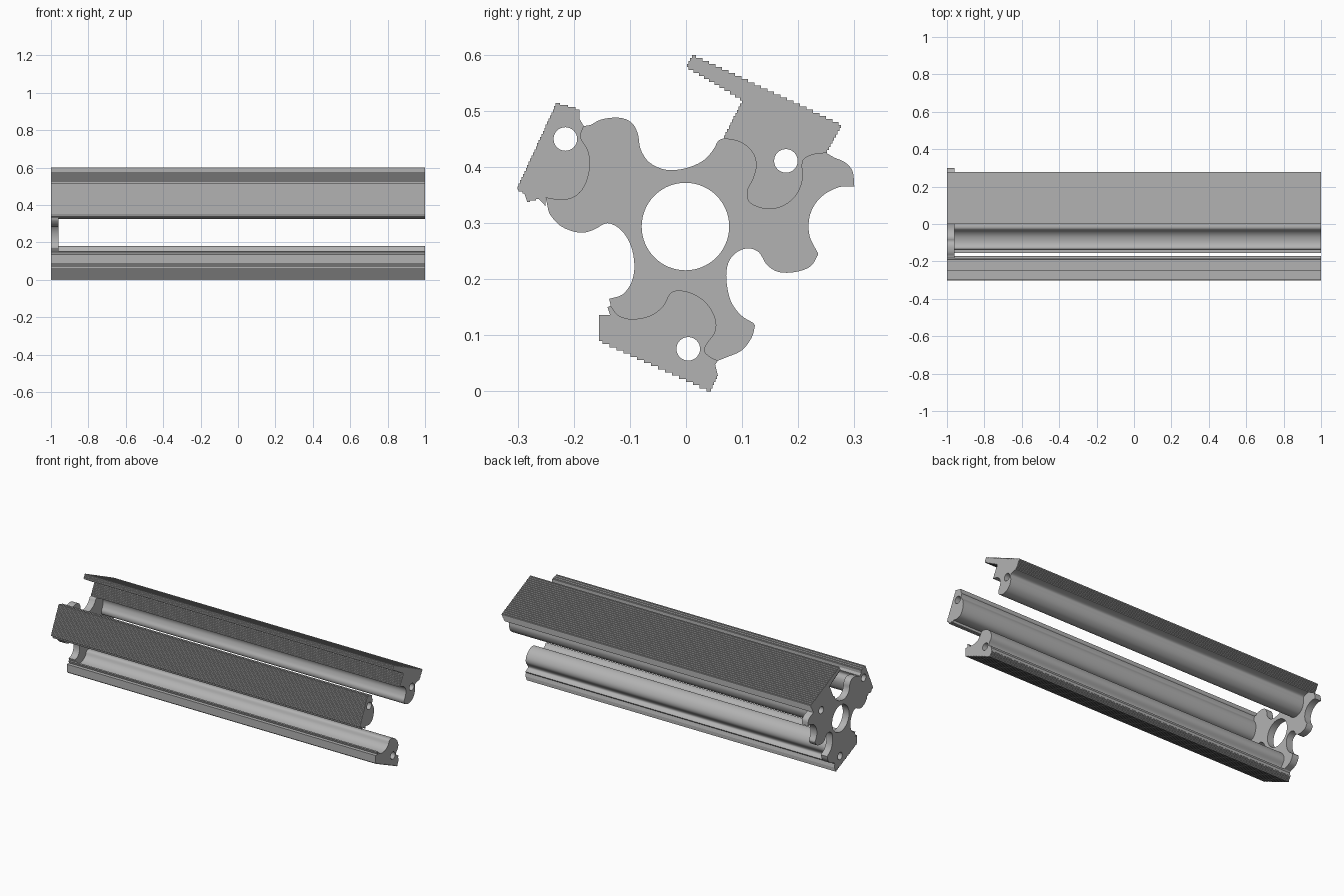
import bpy
import math
from mathutils import Matrix, Vector

default_cube = bpy.data.objects.get("Cube")
if default_cube:
    bpy.data.objects.remove(default_cube, do_unlink=True)

grey = bpy.data.materials.new("plain grey")
grey.use_nodes = True
colour = (0.45, 0.45, 0.45, 1)
grey.diffuse_color = colour
grey.node_tree.nodes["Principled BSDF"].inputs["Base Color"].default_value = colour


def smooth(points, cuts=4):
    """Round a run of points with a Catmull-Rom curve."""
    pts = [Vector(p) for p in points]
    pts = [pts[0] * 2 - pts[1]] + pts + [pts[-1] * 2 - pts[-2]]
    result = []
    for a, b, c, d in zip(pts, pts[1:], pts[2:], pts[3:]):
        for i in range(cuts):
            t = i / cuts
            result.append((b * 2 + (c - a) * t + (a * 2 - b * 5 + c * 4 - d) * t * t
                           + (b * 3 - a - c * 3 + d) * t ** 3) / 2)
    return result + [pts[-2]]


def stairs(start, end, rise=5.5):
    """Run from start to end in small square steps centred on the line."""
    a, b = Vector(start), Vector(end)
    count = max(2, round(abs(b.y - a.y) / rise))
    result = [a]
    for i in range(count):
        middle = a.lerp(b, (i + 0.5) / count)
        low, high = a.lerp(b, i / count), a.lerp(b, (i + 1) / count)
        result += [Vector((middle.x, low.y)), Vector((middle.x, high.y))]
    return result + [b]


def circle(centre, radius, sides):
    angles = [math.tau * i / sides for i in range(sides)]
    return [Vector(centre) + Vector((math.cos(a), math.sin(a))) * radius for a in angles]


def tidy(points):
    """Drop repeated neighbouring points."""
    return [p for i, p in enumerate(points) if (p - points[i - 1]).length > 0.05]


def extrude(name, outline, hole, x_start, x_end):
    """Extrude a y-z profile, given in thousandths, along x with one round hole."""
    curve = bpy.data.curves.new(name, "CURVE")
    curve.dimensions = "2D"
    curve.fill_mode = "BOTH"
    curve.extrude = (x_end - x_start) / 2
    for loop in (tidy(outline), hole):
        spline = curve.splines.new("POLY")
        spline.points.add(len(loop) - 1)
        for point, place in zip(spline.points, loop):
            point.co = (place.x / 1000, place.y / 1000, 0, 1)
        spline.use_cyclic_u = True
    helper = bpy.data.objects.new(name + " profile", curve)
    bpy.context.collection.objects.link(helper)
    graph = bpy.context.evaluated_depsgraph_get()
    mesh = bpy.data.meshes.new_from_object(helper.evaluated_get(graph))
    bpy.data.objects.remove(helper, do_unlink=True)
    # Turn the profile so that its plane is y-z and its depth is x
    turn = Matrix(((0, 0, 1, 0), (1, 0, 0, 0), (0, 1, 0, 0), (0, 0, 0, 1)))
    mesh.transform(Matrix.Translation(((x_start + x_end) / 2, 0, 0)) @ turn)
    mesh.materials.clear()
    mesh.materials.append(grey)
    part = bpy.data.objects.new(name, mesh)
    bpy.context.collection.objects.link(part)
    bpy.ops.object.select_all(action="DESELECT")
    part.select_set(True)
    bpy.context.view_layer.objects.active = part
    bpy.ops.object.mode_set(mode="EDIT")
    bpy.ops.mesh.select_all(action="SELECT")
    bpy.ops.mesh.remove_doubles(threshold=0.00002)
    bpy.ops.mesh.normals_make_consistent(inside=False)
    bpy.ops.object.mode_set(mode="OBJECT")
    bpy.ops.object.shade_smooth_by_angle(angle=math.radians(30))


# Curved faces where the bars meet the end plate
upper_mate = smooth([(66, 451), (96, 445), (118, 427), (125, 404), (119, 379),
                     (109, 359), (111, 340), (127, 329), (150, 325), (176, 332),
                     (198, 352), (208, 379), (207, 404), (212, 416), (230, 423), (250, 425)])
lower_mate = smooth([(57, 55), (46, 60), (34, 70), (36, 83), (52, 106), (52, 131),
                     (36, 158), (11, 175), (-14, 180), (-29, 174), (-41, 152),
                     (-64, 135), (-96, 129), (-121, 136), (-134, 153)])
front_mate = smooth([(-250, 345), (-219, 341), (-194, 350), (-178, 372),
                     (-171, 404), (-175, 430), (-188, 453), (-182, 473)])

# Upper bar with its thin overhanging lip
extrude("upper_bar",
        upper_mate + stairs((250, 425), (278, 475)) + stairs((278, 475), (12, 600))
        + stairs((12, 600), (0, 578)) + stairs((0, 578), (101, 519))
        + stairs((101, 519), (66, 451)),
        circle((178, 411), 21, 32), -1, 1)

# Lower bar
extrude("lower_bar",
        lower_mate + [Vector(p) for p in [(-140, 150), (-135, 136)]]
        + [Vector((-155, 136))] + stairs((-155, 90), (43, 0))
        + stairs((43, 0), (57, 28)) + [Vector((52, 48))],
        circle((4, 76), 21, 32), -1, 1)

# Front bar
extrude("front_bar",
        front_mate + [Vector((-190, 486))] + stairs((-190, 503), (-231, 514), 4)
        + stairs((-231, 514), (-302, 360)) + stairs((-302, 360), (-288, 353), 3)
        + stairs((-283, 338), (-262, 343), 3) + [Vector((-250, 330))],
        circle((-215, 450), 21, 32), -1, 1)

# End plate: lobed rim between the bars
back_claw = smooth([(264, 417), (284, 408), (297, 392), (300, 365)])
back_scoop = smooth([(300, 365), (272, 364), (240, 346), (221, 315), (220, 278), (235, 247)])
back_hook = smooth([(235, 243), (222, 223), (195, 213), (165, 213), (144, 226),
                    (130, 248), (110, 255), (89, 247), (75, 228), (72, 198),
                    (80, 161), (98, 136), (120, 122)])
low_lobe = smooth([(123, 118), (117, 96), (99, 73), (70, 60)])
front_scoop = smooth([(-137, 165), (-113, 173), (-97, 195), (-92, 225), (-98, 259),
                      (-115, 287), (-140, 300), (-165, 288), (-190, 283),
                      (-222, 294), (-242, 315), (-247, 331)])
top_lobe = smooth([(-170, 475), (-150, 485), (-120, 488), (-98, 480), (-86, 460),
                   (-81, 432), (-65, 408), (-35, 395), (0, 398), (30, 411),
                   (48, 430), (57, 446), (66, 451)])
extrude("end_plate",
        upper_mate + back_claw + back_scoop + back_hook + low_lobe + lower_mate
        + front_scoop + front_mate + top_lobe,
        circle((-1, 294), 78, 64), -1, -0.96)
